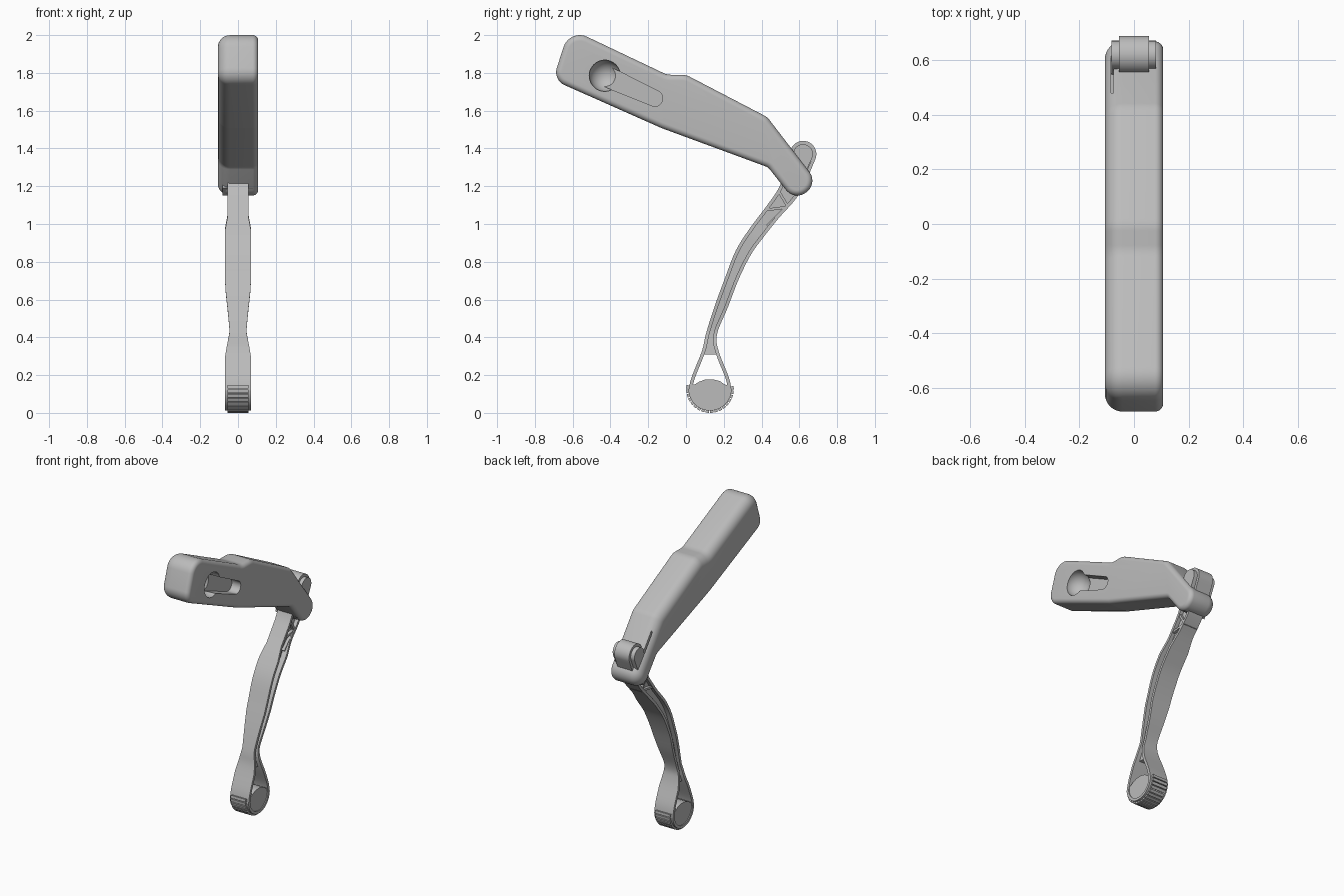
import bpy, bmesh, math
from mathutils import Vector, Matrix

if "Cube" in bpy.data.objects:
    bpy.data.objects.remove(bpy.data.objects["Cube"])

grey = bpy.data.materials.new("plain_grey")
grey.use_nodes = True
grey.diffuse_color = (0.5, 0.5, 0.5, 1)
grey.node_tree.nodes["Principled BSDF"].inputs["Base Color"].default_value = (0.5, 0.5, 0.5, 1)


def add_object(name, bm):
    bmesh.ops.recalc_face_normals(bm, faces=bm.faces)
    mesh = bpy.data.meshes.new(name)
    bm.to_mesh(mesh)
    bm.free()
    mesh.materials.append(grey)
    ob = bpy.data.objects.new(name, mesh)
    bpy.context.collection.objects.link(ob)
    return ob


def loft(name, rings, cyclic=False, bm=None):
    """Skin a list of rings of (x, y, z) points; cap the ends unless cyclic."""
    own = bm is None
    bm = bm or bmesh.new()
    vs = [[bm.verts.new(p) for p in r] for r in rings]
    n = len(vs[0])
    pairs = list(zip(vs, vs[1:])) + ([(vs[-1], vs[0])] if cyclic else [])
    for a, b in pairs:
        for i in range(n):
            j = (i + 1) % n
            bm.faces.new((a[i], a[j], b[j], b[i]))
    if not cyclic:
        bm.faces.new(vs[0])
        bm.faces.new(vs[-1])
    return add_object(name, bm) if own else None


def prism(name, outline, x0, x1, bm=None):
    return loft(name, [[(x, p[0], p[1]) for p in outline] for x in (x0, x1)], bm=bm)


def arc(c, r, a0, a1, n):
    angles = [math.radians(a0 + (a1 - a0) * i / n) for i in range(n + 1)]
    return [Vector((c[0] + r * math.cos(a), c[1] + r * math.sin(a))) for a in angles]


def rounded(corners, n=10):
    """Replace each (y, z, radius) corner by an arc."""
    out = []
    for i, (y, z, r) in enumerate(corners):
        p = Vector((y, z))
        u = (p - Vector(corners[i - 1][:2])).normalized()
        v = (Vector(corners[(i + 1) % len(corners)][:2]) - p).normalized()
        turn = math.atan2(u.x * v.y - u.y * v.x, u.dot(v))
        side = Vector((-u.y, u.x)) * math.copysign(r, turn)
        c = p - u * r * math.tan(abs(turn) / 2) + side
        out += [c + Matrix.Rotation(turn * k / n, 2) @ -side for k in range(n + 1)]
    return out


def inset(pts, d):
    """Move a clockwise outline inwards."""
    out = []
    for i, p in enumerate(pts):
        u = (p - pts[i - 1]).normalized()
        v = (pts[(i + 1) % len(pts)] - p).normalized()
        t = (u + v).normalized()
        out.append(p + Vector((t.y, -t.x)) * d / max(t.dot(u), 0.5))
    return out


def cut(ob, cutter):
    cutter.hide_render = True
    mod = ob.modifiers.new("cut", "BOOLEAN")
    mod.object, mod.operation, mod.solver = cutter, "DIFFERENCE", "EXACT"
    bpy.context.view_layer.objects.active = ob
    bpy.ops.object.modifier_apply(modifier=mod.name)
    bpy.data.objects.remove(cutter)


# Handle: bent outline, softly rounded on one side and tighter on the other
side = rounded([(-0.616, 2.035, 0.09), (-0.1, 1.79, 0.1), (0, 1.79, 0.1), (0.43, 1.566, 0.09),
                (0.699, 1.216, 0.075), (0.576, 1.121, 0.075), (0.435, 1.3, 0.05),
                (-0.13, 1.508, 0.1), (-0.705, 1.763, 0.075)])
W = 0.107
rings = []
for sign, r, steps in ((-1, 0.065, range(8, -1, -1)), (1, 0.03, range(9))):
    for k in steps:
        a = math.pi / 2 * k / 8
        if k <= 8:
            x = sign * (W - r * (1 - math.sin(a)))
            rings.append([(x, p.x, p.y) for p in inset(side, r * (1 - math.cos(a)))])
handle = loft("handle", rings)

# Thumb recess: tapered slot with a round bowl at its end, on one side only
big, small = Vector((-0.43, 1.785)), Vector((-0.165, 1.665))
tilt = math.degrees(math.atan2(*(small - big).yx))
slot = arc(small, 0.042, tilt - 90, tilt + 90, 16) + arc(big, 0.055, tilt + 90, tilt + 270, 16)
cut(handle, prism("slot_cutter", slot, 0.04, 0.2))
bm = bmesh.new()
bmesh.ops.create_uvsphere(bm, u_segments=32, v_segments=24, radius=0.083,
                          matrix=Matrix.Translation((0.1, *big)))
cut(handle, add_object("bowl_cutter", bm))

# Thin slit in the handle beside the arm
cut(handle, prism("slit_cutter", [(0.48, 1.3), (0.48, 1.6), (0.7, 1.6), (0.7, 1.3)], -0.084, -0.076))

# Arm stations: front edge (y, z) and back edge (y, z)
stations = [Vector(s) for s in (
    (0.013, 0.12, 0.241, 0.12), (0.03, 0.19, 0.226, 0.19), (0.085, 0.33, 0.172, 0.33),
    (0.106, 0.42, 0.165, 0.42), (0.15, 0.56, 0.222, 0.56), (0.205, 0.71, 0.28, 0.71),
    (0.264, 0.86, 0.345, 0.84), (0.34, 0.98, 0.41, 0.93), (0.43, 1.1, 0.49, 1.03),
    (0.5, 1.21, 0.6, 1.16), (0.554, 1.395, 0.686, 1.345))]
dense = []
for i in range(len(stations) - 1):
    p = [stations[min(max(i + k, 0), len(stations) - 1)] for k in (-1, 0, 1, 2)]
    for k in range(6):
        t = k / 6
        dense.append(p[1] + 0.5 * t * (p[2] - p[0] + t * (2 * p[0] - 5 * p[1] + 4 * p[2] - p[3]
                     + t * (3 * (p[1] - p[2]) + p[3] - p[0]))))
front = [Vector((s[0], s[1])) for s in dense]
back = [Vector((s[2], s[3])) for s in dense]

widths = [(-1, 0.07), (0.29, 0.07), (0.36, 0.058), (0.43, 0.044), (0.52, 0.052), (0.66, 0.067),
          (0.8, 0.07), (0.96, 0.07), (1.04, 0.055), (2, 0.055)]


def half_width(z):
    for (z0, w0), (z1, w1) in zip(widths, widths[1:]):
        if z <= z1:
            return w0 + (w1 - w0) * (z - z0) / (z1 - z0)


# Arm rim: a closed band round the whole arm
hub, tip = Vector((0.127, 0.126)), Vector((0.62, 1.37))
outline = front + arc(tip, 0.07, 159, -21, 20) + back[::-1] + arc(hub, 0.114, -5, -175, 30)
rim = []
for p, q in zip(outline, inset(outline, 0.018)):
    w = half_width(p.y)
    rim.append([(-w, *p), (w, *p), (w, *q), (-w, *q)])
loft("arm_rim", rim, cyclic=True)


def web(name, i0, i1, width):
    rows = []
    for a, b in list(zip(front, back))[i0:i1]:
        d = (b - a).normalized() * 0.008
        w = width(a.y)
        rows.append([(-w, *(a + d)), (w, *(a + d)), (w, *(b - d)), (-w, *(b - d))])
    return loft(name, rows)


# Recessed web, and the thicker core that ends in a boss at the tip
web("arm_web", 11, len(front), lambda z: half_width(z) * 0.55)
core = arc(tip, 0.052, 159, -21, 20) + [Vector((0.575, 1.15)), Vector((0.52, 1.19))]
prism("arm_core", core, -0.083, 0.08)

# Diagonal braces below the core
bm = bmesh.new()
for a, b in (((0.43, 1.075), (0.54, 1.09)), ((0.53, 1.09), (0.43, 0.99)), ((0.49, 1.175), (0.54, 1.09))):
    a, b = Vector(a), Vector(b)
    n = Vector((a.y - b.y, b.x - a.x)).normalized() * 0.007
    prism("", [a + n, b + n, b - n, a - n], -0.05, 0.05, bm)
add_object("arm_braces", bm)

# Foot: wavy-topped plug inside the ring and tread blocks outside it
wave = [(0.225, 0.145), (0.205, 0.15), (0.18, 0.168), (0.14, 0.178), (0.1, 0.176),
        (0.07, 0.165), (0.045, 0.15), (0.028, 0.148)]
plug = [Vector(p) for p in wave] + arc(hub, 0.104, 170, 370, 32)
prism("foot_plug", plug, -0.064, 0.064)
bm = bmesh.new()
TEETH = 18
for k in range(TEETH):
    a = 170 + 200 * k / TEETH
    prism("", arc(hub, 0.126, a, a + 8.5, 2) + arc(hub, 0.108, a + 8.5, a, 2), -0.056, 0.056, bm)
add_object("foot_tread", bm)

# Smooth shading with sharp edges kept
for ob in bpy.context.collection.objects:
    if ob.type == "MESH":
        bpy.ops.object.select_all(action="DESELECT")
        ob.select_set(True)
        bpy.context.view_layer.objects.active = ob
        bpy.ops.object.shade_smooth_by_angle(angle=math.radians(35))
